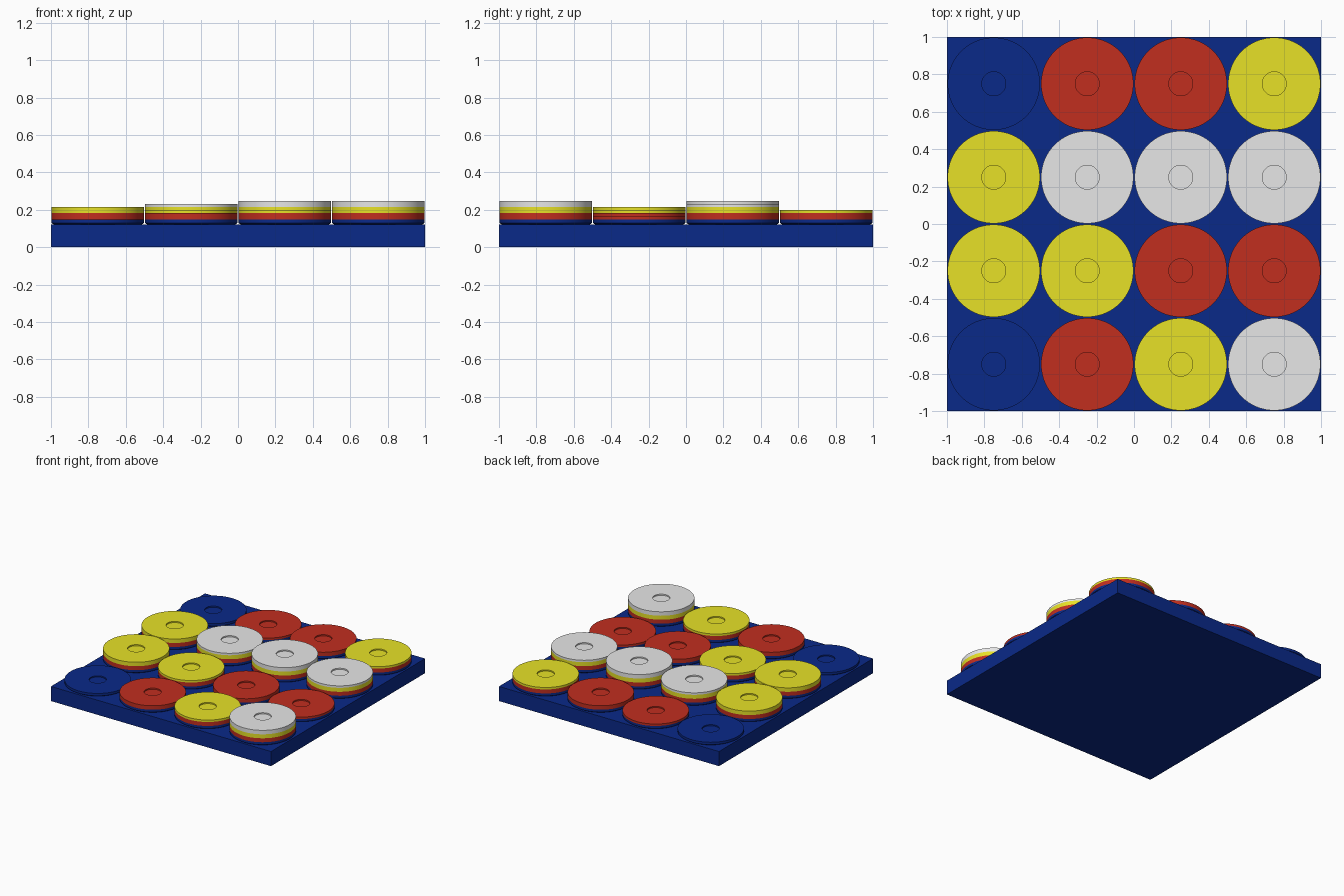
import bpy, bmesh, math

if "Cube" in bpy.data.objects:
    bpy.data.objects.remove(bpy.data.objects["Cube"])

BASE_TOP = 0.12          # top of the square board
R, HOLE = 0.247, 0.064   # disc radius, centre dimple radius
FIRST, STEP = 0.149, 0.0163
SEG = 96


def linear(c):
    c /= 255
    return c / 12.92 if c <= 0.04045 else ((c + 0.055) / 1.055) ** 2.4


def material(name, rgb):
    m = bpy.data.materials.new(name)
    m.diffuse_color = (*[linear(c) for c in rgb], 1)
    m.use_nodes = True
    m.node_tree.nodes["Principled BSDF"].inputs["Base Color"].default_value = m.diffuse_color
    return m


MATS = [material("blue", (10, 41, 137)), material("red", (193, 46, 31)),
        material("yellow", (244, 238, 42)), material("white", (255, 255, 255))]
BANDS = [FIRST + 2 * STEP * i for i in range(4)]   # top of each colour band


def finish(name, bm, mats):
    bmesh.ops.recalc_face_normals(bm, faces=bm.faces)
    me = bpy.data.meshes.new(name)
    bm.to_mesh(me)
    bm.free()
    for m in mats:
        me.materials.append(m)
    ob = bpy.data.objects.new(name, me)
    bpy.context.collection.objects.link(ob)
    return ob


# Square board
bm = bmesh.new()
bmesh.ops.create_cube(bm, size=1)
for v in bm.verts:
    v.co.x *= 2
    v.co.y *= 2
    v.co.z = (v.co.z + 0.5) * BASE_TOP
finish("board", bm, MATS[:1])


def disc_stack(name, x, y, level):
    """Lathed stack with a chamfered foot, colour bands and a top dimple."""
    top = FIRST + level * STEP
    # profile rows: radius, height
    rows = [(R - 0.015, BASE_TOP), (R, BASE_TOP + 0.009)]
    rows += [(R, b) for b in BANDS if b < top - 0.001]
    rows += [(R, top), (HOLE, top), (HOLE, top - 0.01)]
    bm = bmesh.new()
    rings = [[bm.verts.new((r * math.cos(a), r * math.sin(a), z))
              for a in (2 * math.pi * i / SEG for i in range(SEG))] for r, z in rows]
    top_band = (level + 1) // 2
    for k in range(len(rings) - 1):
        mid = (rows[k][1] + rows[k + 1][1]) / 2
        band = top_band if k >= len(rings) - 3 else sum(mid > b for b in BANDS)
        for i in range(SEG):
            j = (i + 1) % SEG
            f = bm.faces.new((rings[k][i], rings[k][j], rings[k + 1][j], rings[k + 1][i]))
            f.material_index = band
    bm.faces.new(rings[0][::-1])
    bm.faces.new(rings[-1]).material_index = top_band
    ob = finish(name, bm, MATS)
    ob.location = (x, y, 0)
    bpy.ops.object.select_all(action='DESELECT')
    ob.select_set(True)
    bpy.context.view_layer.objects.active = ob
    bpy.ops.object.shade_smooth_by_angle(angle=math.radians(30))


# Stack heights in steps, front row first
LEVELS = [[0, 2, 3, 6],
          [4, 3, 2, 1],
          [4, 5, 6, 5],
          [0, 1, 2, 3]]
for r, row in enumerate(LEVELS):
    for c, level in enumerate(row):
        disc_stack(f"disc_stack_{r + 1}_{c + 1}", -0.75 + 0.5 * c, -0.75 + 0.5 * r, level)
